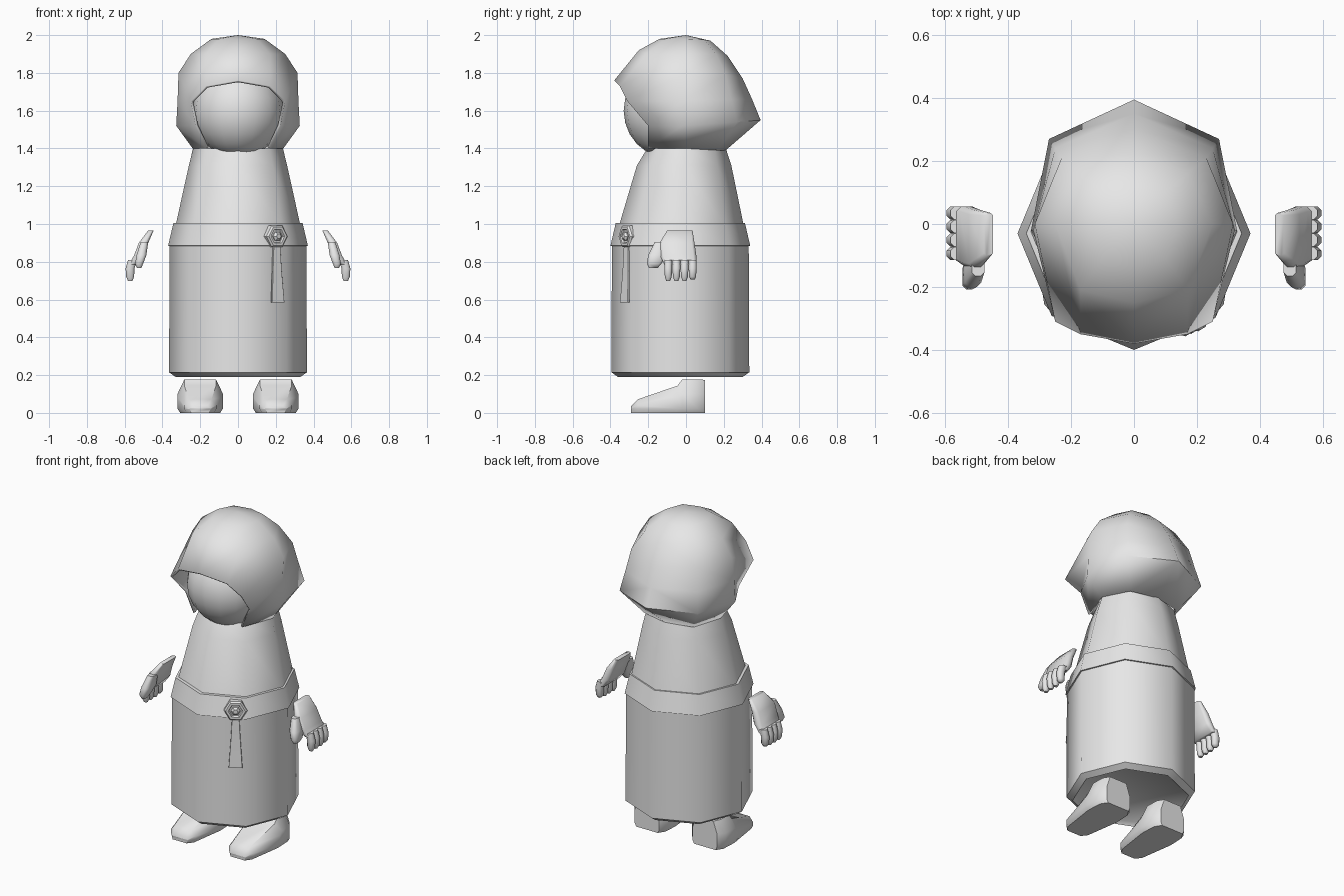
import bpy, bmesh, math
from mathutils import Vector, Matrix

cube = bpy.data.objects.get("Cube")
if cube:
    bpy.data.objects.remove(cube, do_unlink=True)

grey = bpy.data.materials.new("plain grey")
grey.use_nodes = True
grey.diffuse_color = (0.8, 0.8, 0.8, 1)
grey.node_tree.nodes["Principled BSDF"].inputs["Base Color"].default_value = (0.8, 0.8, 0.8, 1)


def finish(name, bm, angle, fix=True):
    if fix:
        bmesh.ops.recalc_face_normals(bm, faces=bm.faces)
    mesh = bpy.data.meshes.new(name)
    bm.to_mesh(mesh)
    bm.free()
    mesh.materials.append(grey)
    obj = bpy.data.objects.new(name, mesh)
    bpy.context.collection.objects.link(obj)
    bpy.ops.object.select_all(action='DESELECT')
    obj.select_set(True)
    bpy.context.view_layer.objects.active = obj
    bpy.ops.object.shade_smooth_by_angle(angle=math.radians(angle))
    return obj


def add_loft(bm, rings):
    """Skin closed rings of equal length and cap both ends."""
    loops = [[bm.verts.new(p) for p in ring] for ring in rings]
    n = len(loops[0])
    for a, b in zip(loops, loops[1:]):
        for i in range(n):
            j = (i + 1) % n
            bm.faces.new((a[i], a[j], b[j], b[i]))
    bm.faces.new(loops[0])
    bm.faces.new(loops[-1])


def octagon(radius, y, z, ry=None):
    ry = ry or radius
    return [(radius * math.sin(k * math.pi / 4), y + ry * math.cos(k * math.pi / 4), z)
            for k in range(8)]


def body_part(name, rows):
    bm = bmesh.new()
    add_loft(bm, [octagon(*r) for r in rows])
    return finish(name, bm, 50)


# Robe: skirt with a recessed hem, belt band and tapered chest
body_part("robe_skirt", [(0.31, -0.03, 0.21), (0.33, -0.03, 0.19), (0.365, -0.03, 0.215),
                         (0.362, -0.03, 0.89)])
body_part("belt", [(0.35, -0.03, 0.882), (0.37, -0.03, 0.885), (0.342, -0.03, 1.005),
                   (0.32, -0.03, 1.005)])
body_part("robe_chest", [(0.333, -0.025, 0.98), (0.26, -0.01, 1.31, 0.25),
                         (0.238, 0.003, 1.4, 0.208)])

# Face: rounded head inside the hood
bm = bmesh.new()
bmesh.ops.create_uvsphere(bm, u_segments=16, v_segments=12, radius=1)
bmesh.ops.transform(bm, verts=bm.verts, matrix=Matrix.Translation((0, -0.09, 1.6))
                    @ Matrix.Diagonal((0.24, 0.24, 0.25, 1)))
finish("face", bm, 60)

# Hood: columns run back, back corner, side, front corner, front
crown = (0, 0, 2.0)
hood_rows = [
    [(0, .13, 1.97), (.1, .1, 1.975), (.14, 0, 1.98), (.1, -.11, 1.98), (0, -.14, 1.98)],
    [(0, .22, 1.89), (.17, .16, 1.9), (.25, 0, 1.9), (.17, -.21, 1.9), (0, -.25, 1.92)],
    [(0, .3, 1.77), (.23, .21, 1.79), (.315, 0, 1.8), (.17, -.35, 1.73), (0, -.38, 1.76)],
    [(0, .35, 1.66), (.25, .24, 1.66), (.32, -.02, 1.65), (.25, -.31, 1.65)],
    [(0, .395, 1.55), (.27, .27, 1.54), (.327, -.02, 1.52), (.225, -.2, 1.52)],
    [(0, .21, 1.39), (.17, .17, 1.39), (.24, 0, 1.4), (.168, -.2, 1.4)],
]
bm = bmesh.new()
for side in (1, -1):
    grid = [[bm.verts.new((x * side, y, z)) for x, y, z in row] for row in hood_rows]
    top = bm.verts.new(crown)
    for a, b in zip(grid[0], grid[0][1:]):
        bm.faces.new((top, a, b))
    for upper, lower in zip(grid, grid[1:]):
        for i in range(min(len(upper), len(lower)) - 1):
            bm.faces.new((upper[i], lower[i], lower[i + 1], upper[i + 1]))
bmesh.ops.remove_doubles(bm, verts=bm.verts, dist=0.0001)
for f in bm.faces:
    f.normal_update()
    if f.normal.dot(f.calc_center_median() - Vector((0, 0, 1.62))) < 0:
        f.normal_flip()
hood = finish("hood", bm, 60, fix=False)
rim = hood.modifiers.new("thickness", 'SOLIDIFY')
rim.thickness = 0.015
rim.offset = -1


def rounded_box(x0, x1, y0, y1, z, cut=0.28):
    """Horizontal rectangle with clipped corners."""
    c = cut * min(x1 - x0, y1 - y0)
    return [(x0 + c, y0, z), (x1 - c, y0, z), (x1, y0 + c, z), (x1, y1 - c, z),
            (x1 - c, y1, z), (x0 + c, y1, z), (x0, y1 - c, z), (x0, y0 + c, z)]


def foot(name, side):
    bm = bmesh.new()
    rings = []
    # Sections from heel to toe: y, half width, height
    for y, w, h in [(.1, .085, .178), (.06, .115, .18), (-.02, .12, .18), (-.045, .12, .147),
                    (-.255, .085, .075), (-.29, .055, .04)]:
        half = [(.88 * w, 0.003), (w, .025), (w, .58 * h), (.7 * w, h)]
        outline = half + [(-x, z) for x, z in reversed(half)]
        rings.append([(side * .2 + x, y, z) for x, z in outline])
    add_loft(bm, rings)
    bm.verts.ensure_lookup_table()
    lowest = min(v.co.z for v in bm.verts)
    for v in bm.verts:
        v.co.z -= lowest
    finish(name, bm, 50)


def hand(name, side):
    bm = bmesh.new()
    palm = [(.447, .476, -.1, .035, .965), (.475, .525, -.14, .045, .9),
            (.497, .552, -.135, .055, .83), (.53, .58, -.115, .055, .785)]
    thumb = [(.475, .515, -.165, -.1, .905), (.485, .537, -.2, -.1, .835),
             (.502, .545, -.208, -.13, .79), (.512, .535, -.195, -.15, .767)]
    parts = [palm, thumb]
    # Four fingers hanging from the palm
    for k in range(4):
        y = -.094 + k * .043
        tip = .705 if k == 3 else .698
        parts.append([(.535, .582, y - .021, y + .021, .81), (.548, .595, y - .021, y + .021, .765),
                      (.55, .592, y - .018, y + .018, .72), (.56, .582, y - .01, y + .01, tip)])
    for part in parts:
        add_loft(bm, [rounded_box(*s) for s in part])
    for v in bm.verts:
        v.co.x *= side
    finish(name, bm, 60)


for label, side in (("left", 1), ("right", -1)):
    foot(label + "_foot", side)
    hand(label + "_hand", side)

# Belt fittings are built facing -y, then turned to the front left
turn = Matrix.Translation((0.2, -0.308, 0)) @ Matrix.Rotation(math.radians(32), 4, 'Z')


def hexagon(radius, depth):
    return [(radius * math.cos(k * math.pi / 3), -depth, .935 + radius * math.sin(k * math.pi / 3))
            for k in range(6)]


bm = bmesh.new()
add_loft(bm, [hexagon(*r) for r in [(.066, -.02), (.066, .012), (.057, .022), (.042, .022),
                                    (.037, .01)]])
add_loft(bm, [hexagon(*r) for r in [(.027, .005), (.027, .018), (.014, .03)]])
bm.transform(turn)
finish("buckle", bm, 30)

bm = bmesh.new()
add_loft(bm, [rounded_box(-w, w, -d, .012 - d, z, 0.1)
              for w, d, z in [(.02, .012, .9), (.028, .016, .75), (.039, .025, .585)]])
bm.transform(turn)
finish("belt_strap", bm, 30)
